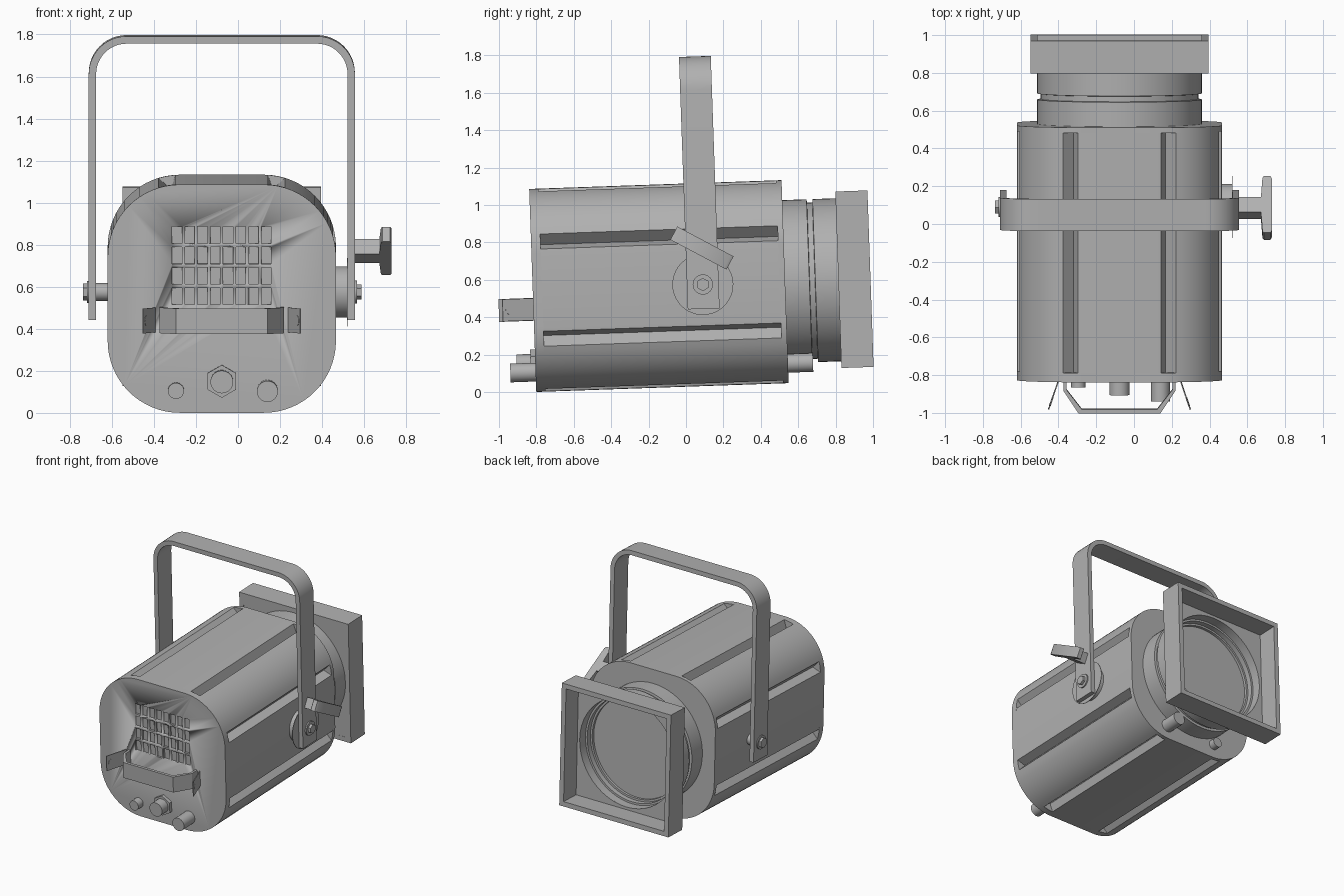
import bpy, bmesh, math
from math import sin, cos, pi, radians
from mathutils import Matrix, Vector

cube = bpy.data.objects.get("Cube")
if cube:
    bpy.data.objects.remove(cube)

GREY = (0.44, 0.44, 0.44, 1)
mat = bpy.data.materials.new("grey_metal")
mat.use_nodes = True
mat.diffuse_color = GREY
mat.node_tree.nodes["Principled BSDF"].inputs["Base Color"].default_value = GREY

# The whole lamp is tilted slightly about its side pivots
TILT = Matrix.Translation((0, 0.09, 0.575)) @ Matrix.Rotation(radians(2), 4, 'X')
CX = -0.077     # centre line of the housing
HALF = 0.543    # half width of the housing


def finish(name, bm, local=Matrix()):
    bmesh.ops.recalc_face_normals(bm, faces=bm.faces)
    me = bpy.data.meshes.new(name)
    bm.to_mesh(me)
    bm.free()
    me.transform(TILT @ local)
    me.materials.append(mat)
    ob = bpy.data.objects.new(name, me)
    bpy.context.collection.objects.link(ob)
    bpy.ops.object.select_all(action='DESELECT')
    ob.select_set(True)
    bpy.context.view_layer.objects.active = ob
    bpy.ops.object.shade_smooth_by_angle(angle=radians(30))
    return ob


def place(axis, p, t):
    return {'x': (t, p[0], p[1]), 'y': (p[0], t, p[1]), 'z': (p[0], p[1], t)}[axis]


def prism(name, pts, axis, a, b, local=Matrix()):
    bm = bmesh.new()
    lo, hi = [[bm.verts.new(place(axis, p, t)) for p in pts] for t in (a, b)]
    bm.faces.new(lo)
    bm.faces.new(hi)
    for i in range(len(pts)):
        j = (i + 1) % len(pts)
        bm.faces.new((lo[i], lo[j], hi[j], hi[i]))
    return finish(name, bm, local)


def holed_prism(name, outer, inner, a, b):
    bm = bmesh.new()
    loops = [[bm.verts.new(place('y', p, t)) for p in pts]
             for pts, t in ((outer, a), (outer, b), (inner, b), (inner, a))]
    for k in range(4):
        p, q = loops[k], loops[(k + 1) % 4]
        for i in range(len(p)):
            j = (i + 1) % len(p)
            bm.faces.new((p[i], p[j], q[j], q[i]))
    return finish(name, bm)


def rod(name, p0, p1, r, seg=32):
    p0, p1 = Vector(p0), Vector(p1)
    d = p1 - p0
    m = Matrix.Translation((p0 + p1) / 2) @ d.to_track_quat('Z', 'Y').to_matrix().to_4x4()
    bm = bmesh.new()
    bmesh.ops.create_cone(bm, cap_ends=True, segments=seg, radius1=r, radius2=r,
                          depth=d.length, matrix=m)
    return finish(name, bm)


def lathe(name, profile, seg=64):
    bm = bmesh.new()
    vs = [bm.verts.new((r, y, 0)) for r, y in profile]
    es = [bm.edges.new(e) for e in zip(vs, vs[1:])]
    bmesh.ops.spin(bm, geom=vs + es, axis=(0, 1, 0), cent=(0, 0, 0),
                   angle=2 * pi, steps=seg)
    bmesh.ops.remove_doubles(bm, verts=bm.verts, dist=1e-4)
    return finish(name, bm, Matrix.Translation((CX, 0, 0)))


def arc(cx, cy, r, a0, a1, n):
    return [(cx + r * cos(radians(a0 + (a1 - a0) * i / n)),
             cy + r * sin(radians(a0 + (a1 - a0) * i / n))) for i in range(n + 1)]


def housing_profile(slots):
    flat = 0.2
    corner = arc(flat, flat, HALF - flat, 0, 90, 16)
    if slots:
        # V notch on each side of the corner, mirrored over the diagonal
        low = [(HALF, 0.2), (HALF - 0.002, 0.22), (0.475, 0.243)]
        mid = [p for p in corner if p[0] > 0.3 and p[1] > 0.3]
        edge = 0.2 + math.sqrt((HALF - flat) ** 2 - 0.01)
        low.append((edge, 0.3))
        corner = low + mid + [(y, x) for x, y in reversed(low)]
    pts = []
    for k in range(4):
        c, s = cos(k * pi / 2), sin(k * pi / 2)
        pts += [(CX + x * c - y * s, x * s + y * c) for x, y in corner]
    return pts


# Housing with long slots between two end caps
prism("slotted_housing", housing_profile(True), 'y', -0.86, 0.41)
prism("lens_end_cap", housing_profile(False), 'y', 0.41, 0.44)
rear = prism("vented_end_cap", housing_profile(False), 'y', -0.91, -0.86)

# Shallow vent grid cut into the end cap
bm = bmesh.new()
for col in range(8):
    for row in range(4):
        bmesh.ops.create_cube(bm, size=1, matrix=Matrix.Translation(
            (-0.29 + col * 0.0607, -0.91, 0.012 + row * 0.097))
            @ Matrix.Diagonal((0.046, 0.03, 0.08, 1)))
cutter = finish("vent_cutter", bm)
cutter.hide_render = True
mod = rear.modifiers.new("vents", 'BOOLEAN')
mod.operation = 'DIFFERENCE'
mod.solver = 'EXACT'
mod.object = cutter
bpy.context.view_layer.objects.active = rear
bpy.ops.object.modifier_apply(modifier=mod.name)
bpy.data.objects.remove(cutter)

# Hollow lens barrel with a groove, and the lens inside
lathe("lens_barrel", [(0, 0.44), (0.436, 0.44), (0.436, 0.57), (0.418, 0.572),
                      (0.418, 0.6), (0.436, 0.602), (0.436, 0.735), (0.415, 0.735),
                      (0.415, 0.67), (0.4, 0.67), (0.4, 0.63), (0.385, 0.63),
                      (0.385, 0.61), (0, 0.61)])

# Square filter holder
def square(h):
    out = []
    for x, z in arc(0, 0, 1, 0, 352.5, 47):
        k = h / max(abs(x), abs(z))
        out.append((CX + x * k, z * k))
    return out

holed_prism("filter_frame", square(0.472), square(0.435), 0.725, 0.897)
holed_prism("filter_back_plate", square(0.45), arc(CX, 0, 0.415, 0, 352.5, 47), 0.726, 0.742)

# Yoke: a flat strap bent over the housing
def strap(half, top, r):
    right = [(half, -0.13)] + arc(half - r, top - r, r, 0, 90, 12)
    return [(CX + x, z) for x, z in right] + [(CX - x, z) for x, z in reversed(right)]

prism("yoke", strap(0.633, 1.22, 0.18) + strap(0.598, 1.185, 0.145)[::-1], 'y', -0.085, 0.085)

# Pivots on both sides
rod("right_spacer", (-0.68, 0, 0), (-0.61, 0, 0), 0.042)
rod("right_washer", (-0.718, 0, 0), (-0.705, 0, 0), 0.052)
rod("right_bolt", (-0.737, 0, 0), (-0.715, 0, 0), 0.04, 6)
rod("left_friction_disc", (0.46, 0, 0), (0.52, 0, 0), 0.122, 48)
rod("left_thin_disc", (0.518, 0, 0), (0.522, 0, 0), 0.163, 48)
rod("left_washer", (0.55, 0, 0), (0.566, 0, 0), 0.054)
rod("left_bolt", (0.56, 0, 0), (0.587, 0, 0), 0.035, 6)

# T-shaped clamp knob on the left side
half_t = [(0.55, 0.045), (0.672, 0.045), (0.68, 0.16), (0.688, 0.17), (0.722, 0.17), (0.73, 0.155)]
tee = half_t + [(x, -s) for x, s in reversed(half_t)]
prism("clamp_knob", tee, 'z', -0.04, 0.04,
      Matrix.Translation((0, 0.002, 0.195)) @ Matrix.Rotation(radians(-30), 4, 'X'))

# Grab handle and its two splayed tabs
def bracket(w, front, bend):
    return [(CX - w, -0.9), (CX - w, bend), (CX - w + 0.08, front),
            (CX + w - 0.08, front), (CX + w, bend), (CX + w, -0.9)]

prism("grab_handle", bracket(0.297, -1.095, -0.975) + bracket(0.28, -1.073, -0.97)[::-1],
      'z', -0.162, -0.04)
for side, label in ((-1, "right"), (1, "left")):
    a = Vector((CX + side * 0.315, -0.9))
    b = Vector((CX + side * 0.375, -1.075))
    n = Vector((b.y - a.y, a.x - b.x)).normalized() * 0.003
    prism(label + "_handle_tab", [a + n, b + n, b - n, a - n], 'z', -0.16, -0.042)
    c = a.lerp(b, 0.78)
    rod(label + "_tab_eyelet", (*(c + n * 1.5), -0.1), (*(c - n * 1.5), -0.1), 0.024, 20)

# Guide rods through the base and the cable gland
rod("left_guide_rod", (0.14, -1.045, -0.437), (0.14, 0.574, -0.437), 0.05)
rod("right_guide_rod", (-0.295, -0.97, -0.437), (-0.295, 0.49, -0.437), 0.038)
rod("gland_nut", (CX, -0.935, -0.393), (CX, -0.9, -0.393), 0.078, 6)
rod("cable_gland", (CX, -1.01, -0.393), (CX, -0.9, -0.393), 0.054)
